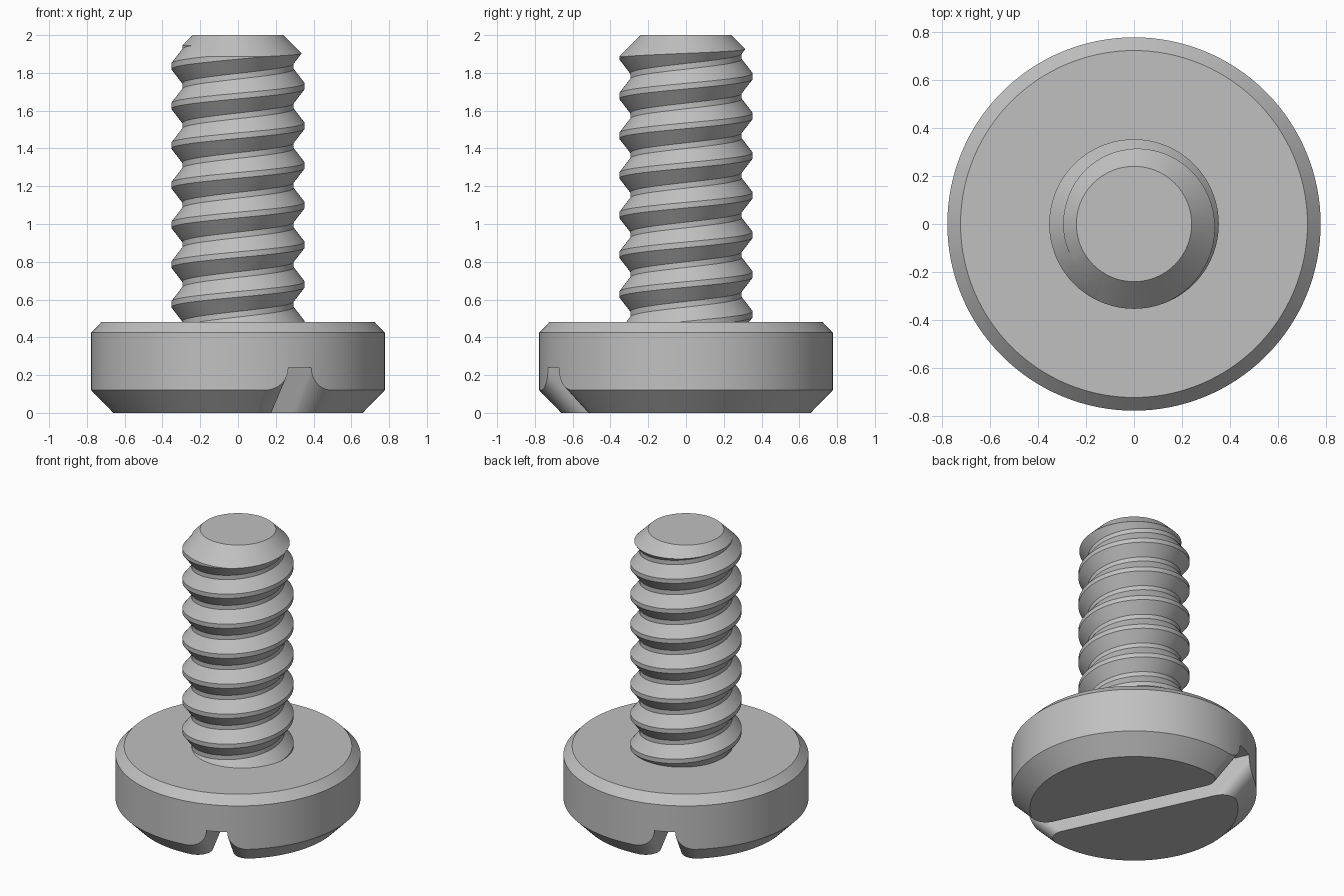
import bpy, bmesh, math
from mathutils import Vector

old = bpy.data.objects.get("Cube")
if old:
    bpy.data.objects.remove(old, do_unlink=True)

steel = bpy.data.materials.new("grey steel")
steel.use_nodes = True
GREY = (0.53, 0.53, 0.53, 1)
steel.diffuse_color = GREY
steel.node_tree.nodes["Principled BSDF"].inputs["Base Color"].default_value = GREY


def finish(name, bm):
    bmesh.ops.recalc_face_normals(bm, faces=bm.faces[:])
    mesh = bpy.data.meshes.new(name)
    bm.to_mesh(mesh)
    bm.free()
    mesh.materials.append(steel)
    obj = bpy.data.objects.new(name, mesh)
    bpy.context.collection.objects.link(obj)
    return obj


def lathe(name, profile, sides):
    """Solid of revolution; the profile runs upward and is capped flat."""
    bm = bmesh.new()
    rings = [[bm.verts.new((r * math.cos(math.tau * i / sides),
                            r * math.sin(math.tau * i / sides), z))
              for i in range(sides)] for r, z in profile]
    for a, b in zip(rings, rings[1:]):
        for i in range(sides):
            j = (i + 1) % sides
            bm.faces.new((a[i], a[j], b[j], b[i]))
    bm.faces.new(rings[0])
    bm.faces.new(rings[-1])
    return finish(name, bm)


def loft(name, start, end):
    """Prism between two matching outlines."""
    bm = bmesh.new()
    a = [bm.verts.new(p) for p in start]
    b = [bm.verts.new(p) for p in end]
    for i in range(len(a)):
        j = (i + 1) % len(a)
        bm.faces.new((a[i], a[j], b[j], b[i]))
    bm.faces.new(a)
    bm.faces.new(b)
    return finish(name, bm)


def boolean(obj, tool, operation):
    mod = obj.modifiers.new(operation, 'BOOLEAN')
    mod.operation = operation
    mod.solver = 'EXACT'
    mod.object = tool
    bpy.context.view_layer.objects.active = obj
    bpy.ops.object.modifier_apply(modifier=mod.name)
    bpy.data.objects.remove(tool, do_unlink=True)


def smooth(obj, degrees):
    bpy.ops.object.select_all(action='DESELECT')
    obj.select_set(True)
    bpy.context.view_layer.objects.active = obj
    bpy.ops.object.shade_smooth_by_angle(angle=math.radians(degrees))


# Head: chamfered disc
RIM = 0.777
head = lathe("screw_head", [(0.66, 0), (RIM, 0.12), (RIM, 0.425), (0.722, 0.482)], 128)

# Driver slot across the underside
TURN = math.radians(25)
along = Vector((math.sin(TURN), -math.cos(TURN), 0))
across = Vector((math.cos(TURN), math.sin(TURN), 0))
HALF, DEPTH = 0.067, 0.24


def place(t, u, z):
    return along * t + across * u + Vector((0, 0, z))


box = [(-HALF, -0.2), (HALF, -0.2), (HALF, DEPTH), (-HALF, DEPTH)]
boolean(head, loft("slot_cutter", [place(-1, u, z) for u, z in box],
                   [place(1, u, z) for u, z in box]), 'DIFFERENCE')

# Rounded flares where the slot breaks through the lower chamfer
ROUND, STEPS = 0.133, 10
flare = []
for i in range(STEPS + 1):
    a = math.pi / 2 * i / STEPS
    u = HALF + ROUND * (1 - math.cos(a))
    drop = RIM - math.sqrt(RIM ** 2 - u ** 2)
    flare.append((u, DEPTH - 0.12 * math.sin(a) + drop * math.sin(a)))
flare.append((flare[-1][0], -0.2))
flare += [(-u, z) for u, z in reversed(flare)]
for side in (1, -1):
    ends = [[place(side * t, u, z + t - RIM) for u, z in flare] for t in (0.4, 0.95)]
    boolean(head, loft("flare_cutter", *ends), 'DIFFERENCE')
smooth(head, 22)

# Threaded shaft: one right-handed helical strip that closes on itself
PITCH, TURNS, SEG = 0.21, 10, 72
ROOT, CREST, FLAT = 0.295, 0.353, 0.03
flank = PITCH / 2 - FLAT
tooth = [(ROOT, 0), (ROOT, FLAT), (CREST, FLAT + flank), (CREST, 2 * FLAT + flank)]
base = 1.73 - 7 * PITCH - 1.5 * FLAT - flank
bm = bmesh.new()
rows = []
for i in range((TURNS + 1) * SEG + 1):
    a = math.tau * i / SEG
    rows.append([bm.verts.new((r * math.cos(a), r * math.sin(a),
                               base + z + PITCH * i / SEG)) for r, z in tooth])
for i in range(TURNS * SEG):
    a = rows[i] + [rows[i + SEG][0]]
    b = rows[i + 1] + [rows[i + SEG + 1][0]]
    for k in range(4):
        bm.faces.new((a[k], b[k], b[k + 1], a[k + 1]))
bmesh.ops.delete(bm, geom=[v for v in bm.verts if not v.link_faces], context='VERTS')
top_z = max(v.co.z for v in bm.verts)
low, high = bm.verts.new((0, 0, base)), bm.verts.new((0, 0, top_z))
for e in [e for e in bm.edges if e.is_boundary]:
    tip = low if e.verts[0].co.z < 1.2 else high
    bm.faces.new((e.verts[0], e.verts[1], tip))
shaft = finish("threaded_shaft", bm)

# Trim the shaft to length and chamfer its tip
envelope = lathe("shaft_envelope", [(0.5, 0.4), (0.5, 1.74), (0.24, 2)], 72)
boolean(shaft, envelope, 'INTERSECT')
smooth(shaft, 22)
